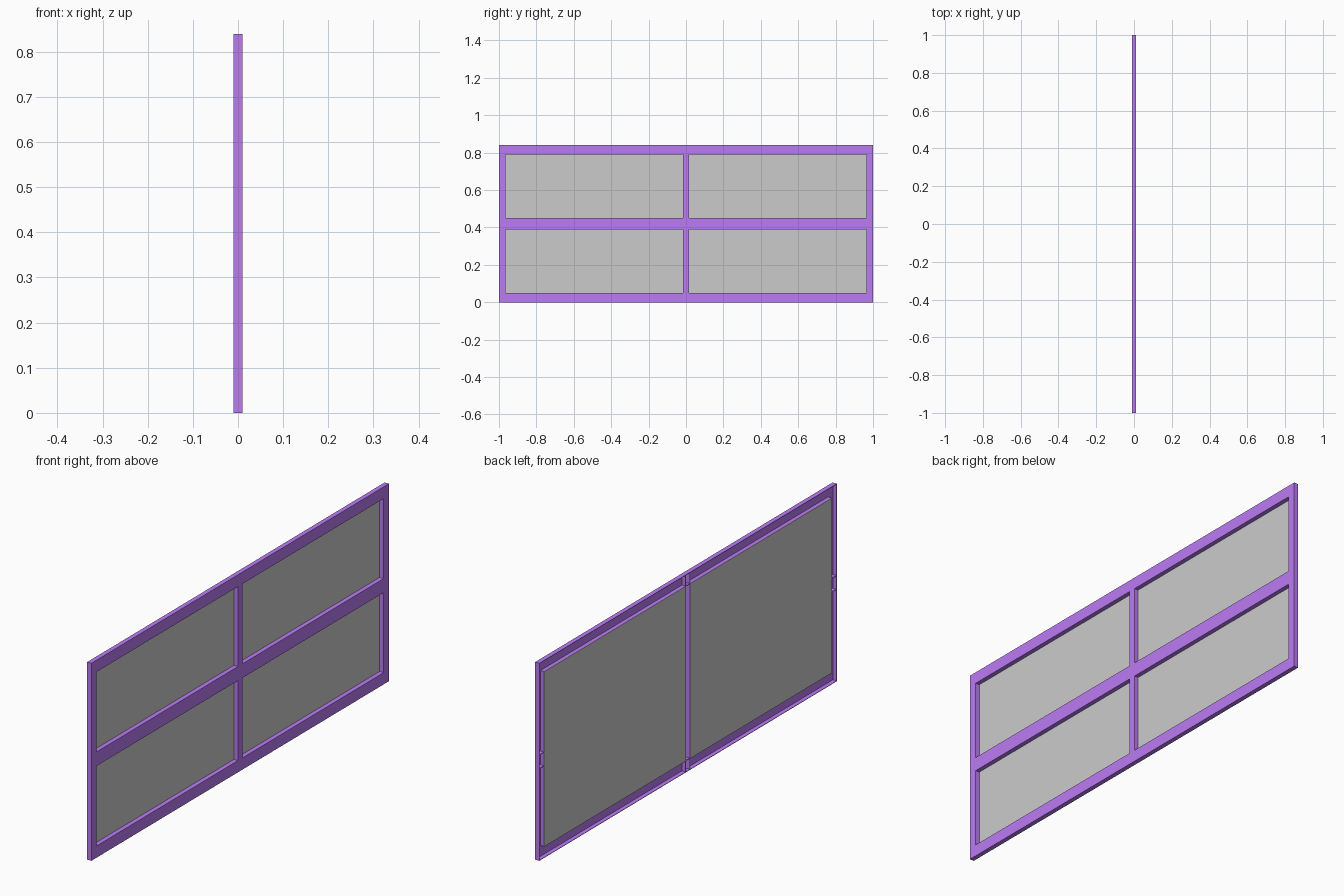
import bpy

if "Cube" in bpy.data.objects:
    bpy.data.objects.remove(bpy.data.objects["Cube"])

purple = bpy.data.materials.new("purple_paint")
purple.diffuse_color = (0.5, 0.2, 0.91, 1)
purple.use_nodes = True
purple.node_tree.nodes["Principled BSDF"].inputs["Base Color"].default_value = purple.diffuse_color

X0, X1 = -0.01, 0.01      # back and front planes
XB = -0.009               # panels sit on the inner flanges here
T = 0.002                 # sheet thickness
W, H = 1.0, 0.84          # half width, height
SIDE, RAIL, MULL = 0.035, 0.05, 0.015
MID0, MID1 = 0.39, 0.45


def box(name, x, y, z, mat=purple):
    bpy.ops.mesh.primitive_cube_add(
        size=1, location=[(a + b) / 2 for a, b in (x, y, z)])
    ob = bpy.context.object
    ob.name = name
    ob.scale = [b - a for a, b in (x, y, z)]
    if mat:
        ob.data.materials.append(mat)
    return ob


def wall_y(name, y, z0, z1, s, back=XB):
    """Flange facing y, growing from y in direction s."""
    box(name, (back, X1 - T), sorted((y, y + s * T)), (z0, z1))


def wall_z(name, z, y0, y1, s, back=XB):
    """Flange facing z, growing from z in direction s."""
    box(name, (back, X1 - T), (y0, y1), sorted((z, z + s * T)))


web = (X1 - T, X1)
iy = W - SIDE

# Top and bottom rails: web, outer flange and inner flange
for name, z0, z1, outer, inner, s in (
        ("bottom", 0, RAIL, 0, RAIL, 1),
        ("top", H - RAIL, H, H, H - RAIL, -1)):
    box(name + "_rail_web", web, (-W, W), (z0, z1))
    wall_z(name + "_rail_outer_flange", outer, -W, W, s, X0)
    wall_z(name + "_rail_inner_flange", inner, -iy, iy, -s)

for s in (-1, 1):
    # Side stiles
    box("side_stile_web", web, sorted((s * iy, s * W)), (RAIL, H - RAIL))
    wall_y("side_stile_outer_flange", s * W, T, H - T, -s, X0)
    wall_y("side_stile_inner_flange", s * iy, RAIL - T, H - RAIL + T, s)
    # Centre mullion flanges run through to the outer rails
    wall_y("mullion_flange", s * MULL, T, H - T, -s)
    # Middle rail halves, flanges reaching into the side channels
    ya, yb = sorted((s * MULL, s * iy))
    box("middle_rail_web", web, (ya, yb), (MID0, MID1))
    fa, fb = sorted((s * MULL, s * (W - T)))
    wall_z("middle_rail_lower_flange", MID0, fa, fb, 1)
    wall_z("middle_rail_upper_flange", MID1, fa, fb, -1)
    # Panel covering one half from behind
    pa, pb = sorted((s * (MULL - T), s * (iy + T)))
    box("panel", (X0, XB), (pa, pb), (RAIL - T, H - RAIL + T), None)

# Centre mullion web
box("mullion_web", web, (-MULL, MULL), (RAIL, H - RAIL))
